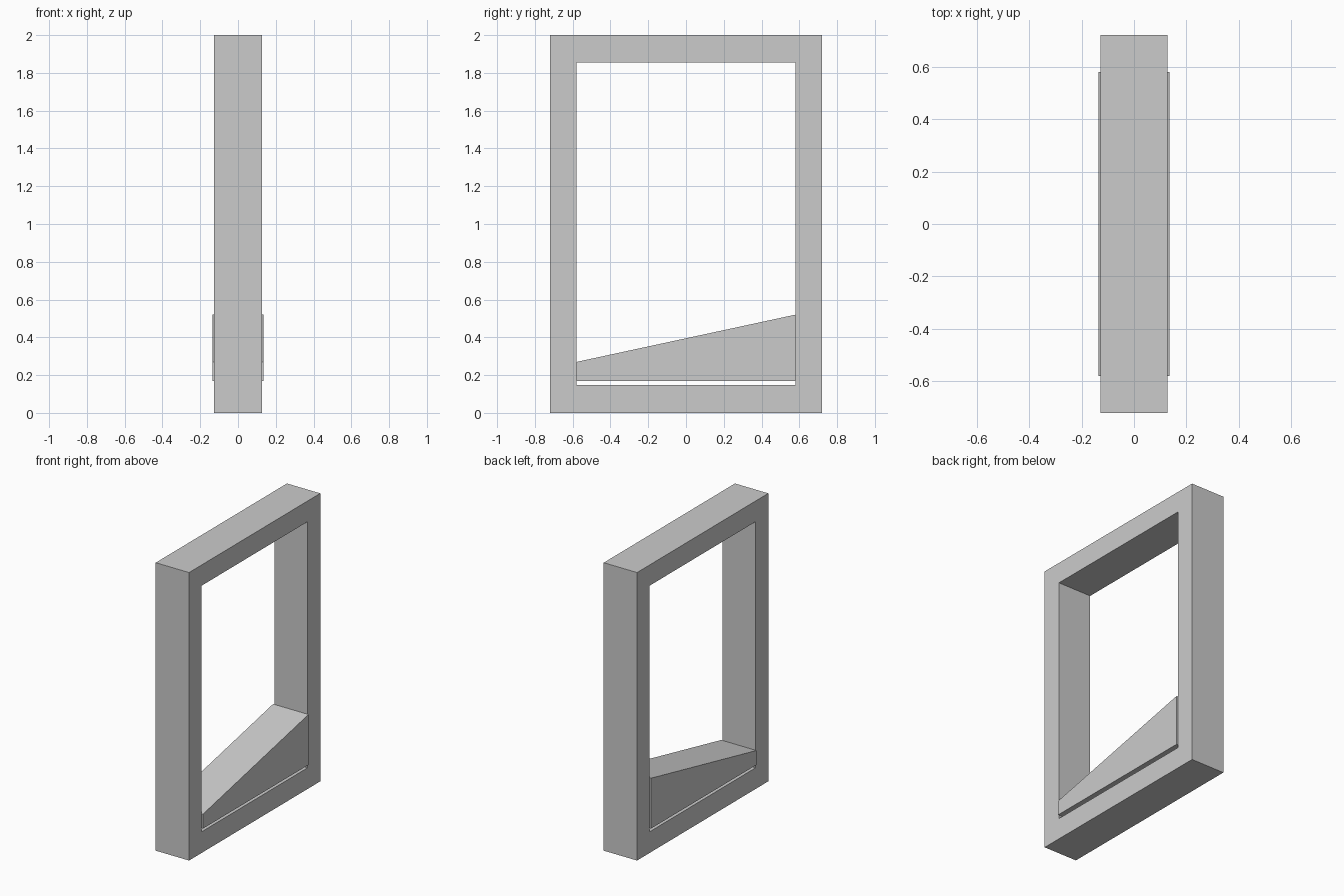
import bpy, bmesh

if "Cube" in bpy.data.objects:
    bpy.data.objects.remove(bpy.data.objects["Cube"])


def prism(name, loops, half_x):
    """Extrude a (y, z) outline symmetrically along x; a second loop makes a hole."""
    bm = bmesh.new()
    rings = [[[bm.verts.new((x, y, z)) for y, z in loop] for x in (-half_x, half_x)]
             for loop in loops]
    for near, far in rings:
        n = len(near)
        for i in range(n):
            j = (i + 1) % n
            bm.faces.new((near[i], near[j], far[j], far[i]))
    for side in (0, 1):
        if len(rings) == 1:
            bm.faces.new(rings[0][side])
        else:
            outer, inner = rings[0][side], rings[1][side]
            n = len(outer)
            for i in range(n):
                j = (i + 1) % n
                bm.faces.new((outer[i], outer[j], inner[j], inner[i]))
    bmesh.ops.recalc_face_normals(bm, faces=bm.faces)
    mesh = bpy.data.meshes.new(name)
    bm.to_mesh(mesh)
    bm.free()
    obj = bpy.data.objects.new(name, mesh)
    bpy.context.collection.objects.link(obj)
    return obj


def rect(y, z0, z1):
    return [(-y, z0), (y, z0), (y, z1), (-y, z1)]


# Upright rectangular frame with mitred corners
prism("frame", [rect(0.72, 0, 2), rect(0.581, 0.147, 1.856)], 0.128)

# Sloped filler, slightly thicker than the frame, with a thin gap below
prism("sloped_filler", [[(-0.579, 0.17), (0.579, 0.17), (0.579, 0.52), (-0.579, 0.27)]], 0.136)
